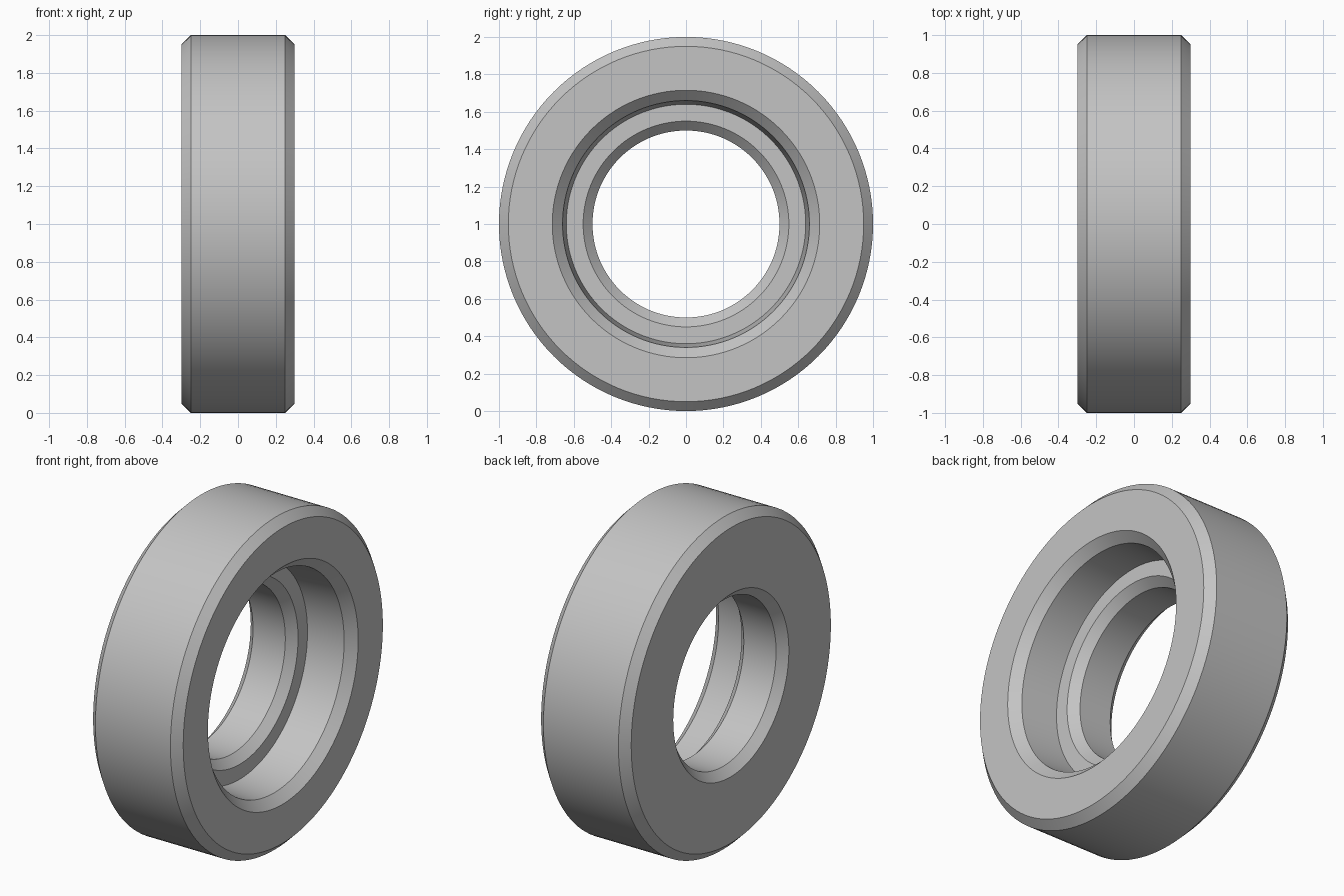
import bpy, bmesh, math
from mathutils import Vector

if "Cube" in bpy.data.objects:
    bpy.data.objects.remove(bpy.data.objects["Cube"])

SEGMENTS = 128

# Ring cross-section as (x, radius), a closed loop
PROFILE = [
    (-0.30, 0.95), (-0.25, 1.00), (0.25, 1.00), (0.30, 0.95),   # chamfered rim
    (0.30, 0.715), (0.245, 0.66),                               # counterbore lead-in
    (0.015, 0.64), (0.015, 0.55),                               # tapered wall and shoulder
    (-0.035, 0.50), (-0.25, 0.50), (-0.30, 0.55),               # chamfered through bore
]

grey = bpy.data.materials.new("light grey")
grey.diffuse_color = (0.55, 0.55, 0.55, 1.0)
grey.use_nodes = True
grey.node_tree.nodes["Principled BSDF"].inputs["Base Color"].default_value = grey.diffuse_color


def revolve_x(name, profile, centre_z, material):
    """Revolve a closed profile about a horizontal axis along x."""
    bm = bmesh.new()
    rings = []
    for i in range(SEGMENTS):
        a = 2 * math.pi * i / SEGMENTS
        rings.append([bm.verts.new(Vector((x, r * math.sin(a), centre_z + r * math.cos(a))))
                      for x, r in profile])
    n = len(profile)
    for i, ring in enumerate(rings):
        nxt = rings[(i + 1) % SEGMENTS]
        for j in range(n):
            k = (j + 1) % n
            bm.faces.new((ring[j], ring[k], nxt[k], nxt[j]))
    bmesh.ops.recalc_face_normals(bm, faces=bm.faces)
    mesh = bpy.data.meshes.new(name)
    bm.to_mesh(mesh)
    bm.free()
    mesh.materials.append(material)
    obj = bpy.data.objects.new(name, mesh)
    bpy.context.collection.objects.link(obj)
    return obj


# Stepped collar standing on its rim
collar = revolve_x("stepped_collar", PROFILE, 1.0, grey)
bpy.context.view_layer.objects.active = collar
collar.select_set(True)
bpy.ops.object.shade_smooth_by_angle(angle=math.radians(25))
